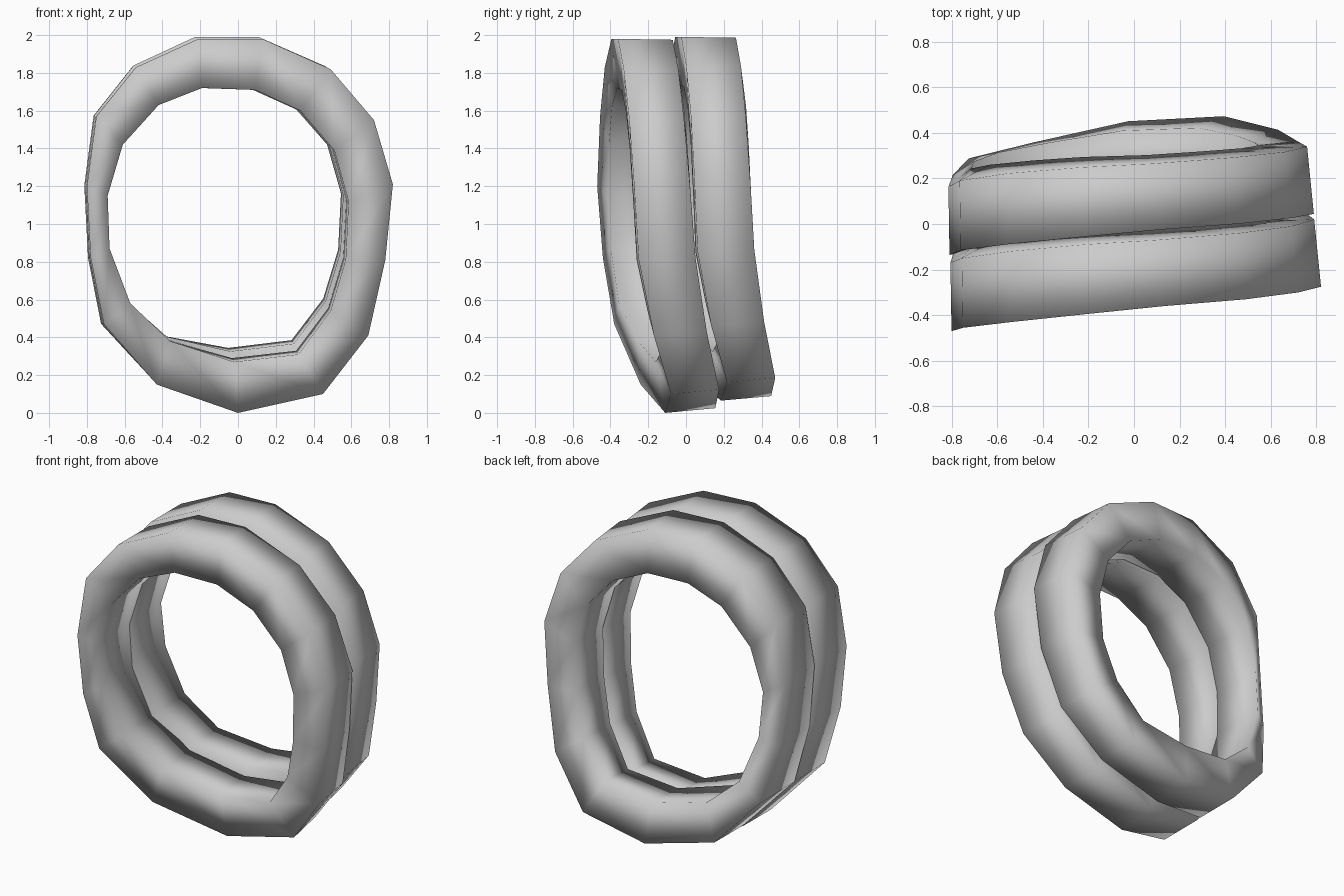
import bpy, bmesh

# Front band loop: outer x, z, inner x, z, front-edge y, back-edge y
LOOP = [
    (0.00, 0.00, -0.02, 0.27, -0.11, 0.155), (0.45, 0.10, 0.32, 0.31, -0.08, 0.175),
    (0.69, 0.41, 0.49, 0.54, -0.17, 0.11), (0.78, 0.81, 0.57, 0.81, -0.25, 0.05),
    (0.82, 1.21, 0.585, 1.12, -0.275, 0.02), (0.72, 1.55, 0.51, 1.39, -0.30, -0.01),
    (0.49, 1.82, 0.33, 1.60, -0.33, -0.04), (0.13, 1.98, 0.09, 1.71, -0.36, -0.07),
    (-0.21, 1.98, -0.19, 1.72, -0.395, -0.09), (-0.54, 1.83, -0.42, 1.63, -0.43, -0.12),
    (-0.75, 1.57, -0.61, 1.42, -0.455, -0.15), (-0.80, 1.20, -0.69, 1.15, -0.47, -0.17),
    (-0.78, 0.82, -0.68, 0.87, -0.44, -0.11), (-0.71, 0.47, -0.57, 0.58, -0.38, -0.03),
    (-0.43, 0.15, -0.36, 0.38, -0.24, 0.05),
]


def lift(x, z):
    """1 at the bottom and lower right, fading to 0 at the top and far left."""
    return (1 - z / 2) * min(1, max(0, 1 + 1.7 * x))


def section(x, z, xi, zi, yf, yb):
    """Four corners: outer front, outer back, inner back, inner front."""
    sx = -0.03 if x > 0 else -0.005
    w = lift(x, z)
    return [(x, yf, z), (x + sx, yb, z + 0.025 * w - 0.0025 * z),
            (xi - 0.012, yb * 0.6 + 0.015, zi + 0.02 * w),
            (xi, -0.29 + (yf + 0.29) * 0.72, zi)]


def shift_back(p):
    """Second band sits behind the first, along the tilted axis."""
    x, y, z = p
    return (x - 0.02 - 0.014 * x,
            y + 0.335 - 0.04 * (1 - z / 2) + 0.018 * max(0, -x),
            z + 0.01 * z / 2 + 0.065 * lift(x, z))


def band(name, move=lambda p: p):
    bm = bmesh.new()
    rings = [[bm.verts.new(move(p)) for p in section(*row)] for row in LOOP]
    for i, a in enumerate(rings):
        b = rings[(i + 1) % len(rings)]
        for j in range(4):
            k = (j + 1) % 4
            bm.faces.new((a[j], a[k], b[k], b[j]))
    bmesh.ops.recalc_face_normals(bm, faces=bm.faces)
    for f in bm.faces:
        f.smooth = True
    me = bpy.data.meshes.new(name)
    bm.to_mesh(me)
    bm.free()
    ob = bpy.data.objects.new(name, me)
    bpy.context.collection.objects.link(ob)
    return ob


# Two tilted square-section bands side by side
band("front_band")
band("back_band", shift_back)
